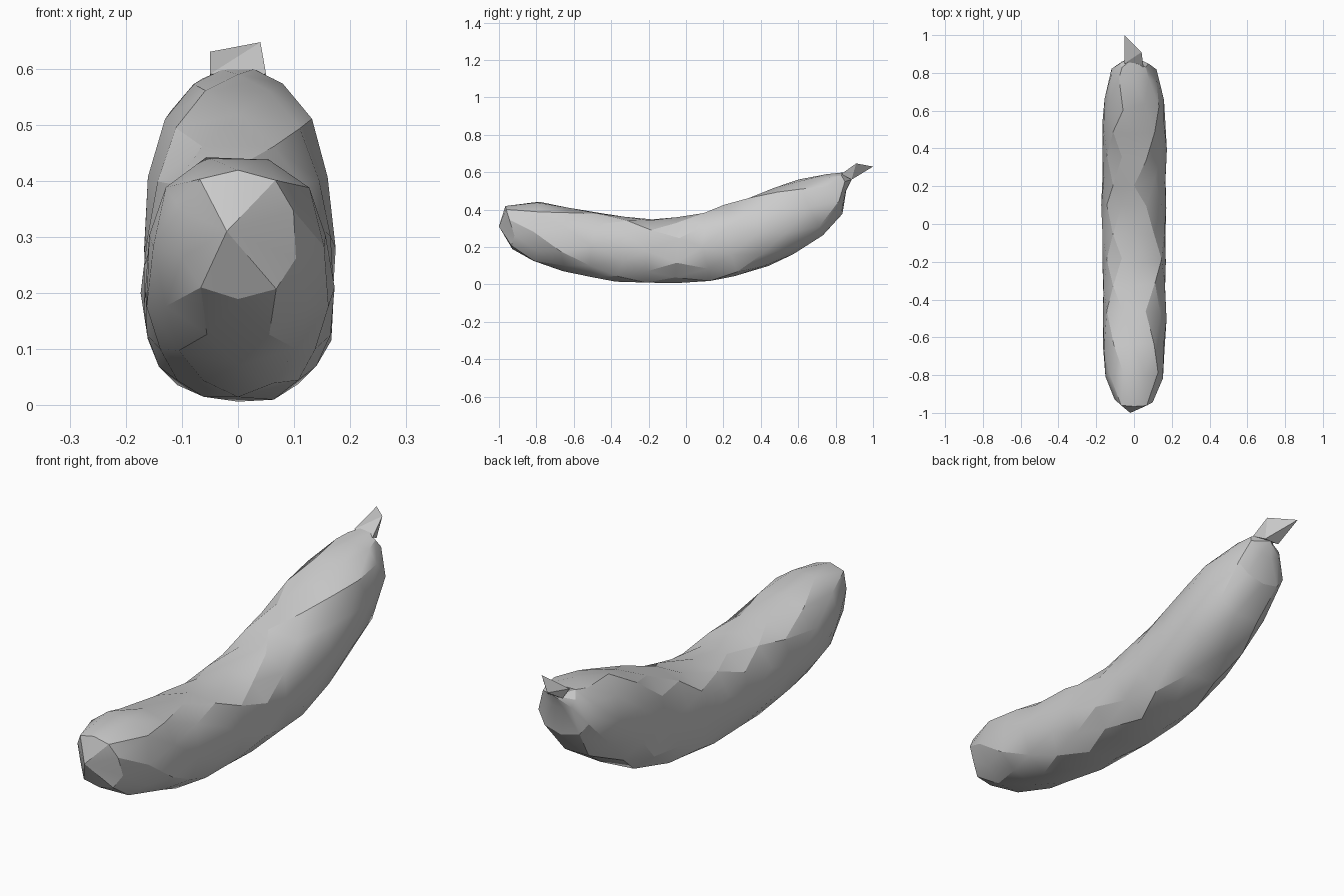
import bpy, bmesh, random
from math import sin, cos, pi, copysign
from mathutils import Vector

cube = bpy.data.objects.get("Cube")
if cube:
    bpy.data.objects.remove(cube, do_unlink=True)
random.seed(4)

grey = bpy.data.materials.new("plain_grey")
grey.use_nodes = True
colour = (0.6, 0.6, 0.6, 1)
grey.diffuse_color = colour
grey.node_tree.nodes["Principled BSDF"].inputs["Base Color"].default_value = colour

SIDES = 10
# Cross-sections of the body: top y, top z, bottom y, bottom z, half width
SECTIONS = [
    (-.95, .42, -.92, .19, .105),
    (-.80, .445, -.80, .12, .15),
    (-.63, .41, -.66, .07, .165),
    (-.47, .385, -.51, .035, .168),
    (-.32, .365, -.36, .015, .17),
    (-.18, .35, -.20, .005, .17),
    (-.05, .36, -.05, .005, .17),
    (.09, .385, .11, .015, .17),
    (.22, .42, .27, .04, .17),
    (.35, .465, .43, .095, .17),
    (.48, .52, .58, .165, .17),
    (.62, .565, .72, .255, .155),
    (.75, .59, .83, .38, .125),
    (.84, .60, .87, .50, .075),
]


def boxy(v):
    return copysign(abs(v) ** 0.85, v)


def finish(bm, name):
    bmesh.ops.recalc_face_normals(bm, faces=bm.faces)
    mesh = bpy.data.meshes.new(name)
    bm.to_mesh(mesh)
    bm.free()
    mesh.materials.append(grey)
    obj = bpy.data.objects.new(name, mesh)
    bpy.context.collection.objects.link(obj)
    bpy.ops.object.select_all(action='DESELECT')
    obj.select_set(True)
    bpy.context.view_layer.objects.active = obj
    bpy.ops.object.shade_smooth_by_angle(angle=0.4)
    return obj


# Body: staggered, slightly uneven rings joined by triangles
bm = bmesh.new()
rings = []
for i, (ty, tz, by, bz, width) in enumerate(SECTIONS):
    top, bottom = Vector((0, ty, tz)), Vector((0, by, bz))
    centre, half = (top + bottom) / 2, (top - bottom) / 2
    ring = []
    for k in range(SIDES):
        a = 2 * pi * (k + 0.5 * (i % 2)) / SIDES
        r = random.uniform(0.98, 1.03)
        p = centre + half * boxy(cos(a)) * r
        p.x = width * boxy(sin(a)) * r
        p.y += random.uniform(-0.02, 0.02)
        p.z = max(p.z, 0)
        ring.append(bm.verts.new(p))
    rings.append(ring)

for i, (a, b) in enumerate(zip(rings, rings[1:])):
    for k in range(SIDES):
        n = (k + 1) % SIDES
        if i % 2 == 0:
            bm.faces.new((a[k], a[n], b[k]))
            bm.faces.new((a[n], b[n], b[k]))
        else:
            bm.faces.new((a[k], a[n], b[n]))
            bm.faces.new((a[k], b[n], b[k]))

# Pointed front end and blunt back end
for ring, tip in ((rings[0], (-.02, -1, .31)), (rings[-1], (0, .885, .56))):
    v = bm.verts.new(tip)
    for k in range(SIDES):
        bm.faces.new((ring[k], ring[(k + 1) % SIDES], v))
finish(bm, "body")

# Stem: a thin twisted wedge
bm = bmesh.new()
for p in ((-.05, .85, .59), (.05, .83, .59), (.03, .885, .56), (-.04, .885, .56),
          (-.05, 1, .63), (.04, .91, .647)):
    bm.verts.new(p)
bmesh.ops.convex_hull(bm, input=bm.verts)
finish(bm, "stem")
